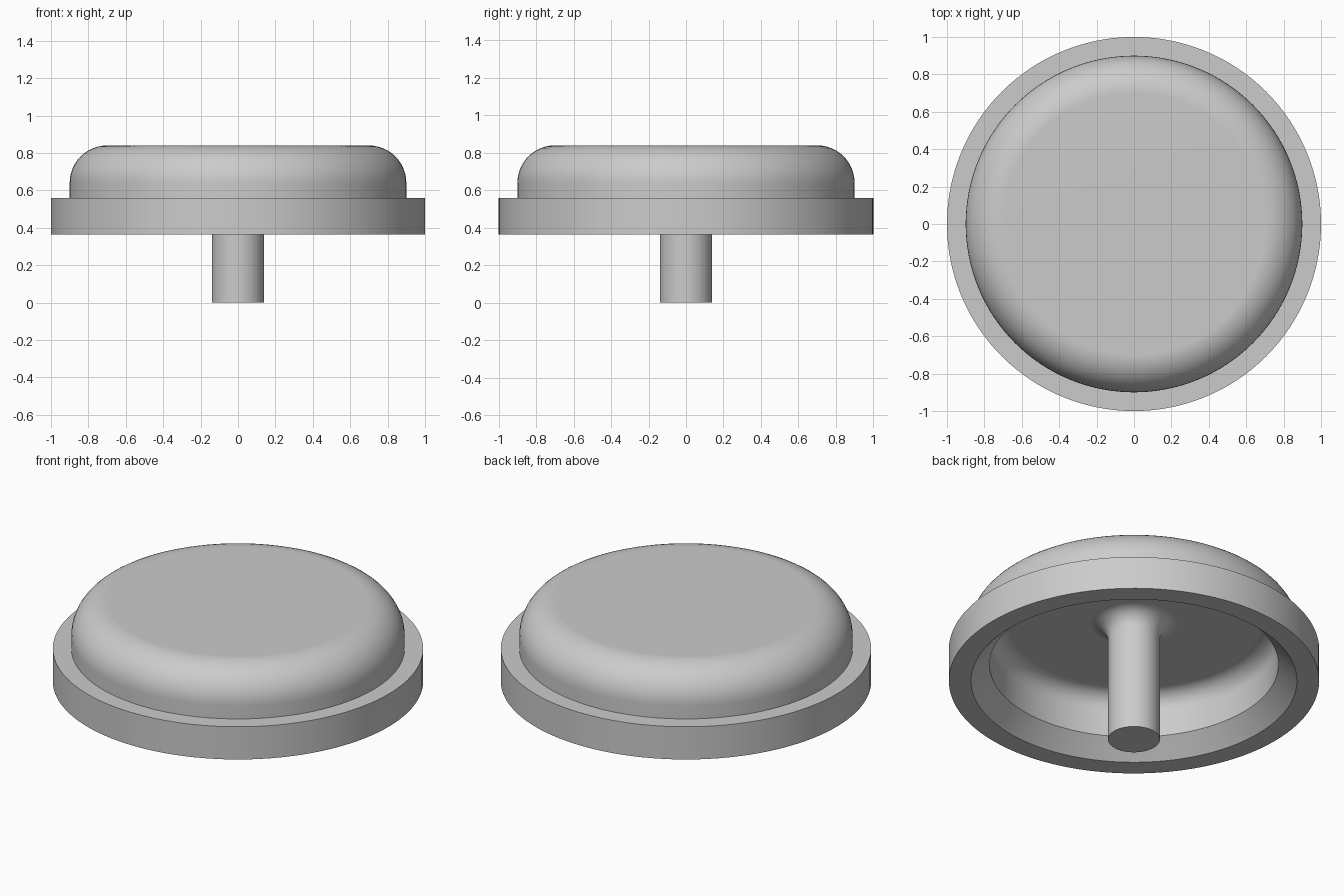
import bpy, bmesh, math

cube = bpy.data.objects.get("Cube")
if cube:
    bpy.data.objects.remove(cube, do_unlink=True)

SEGMENTS = 128

grey = bpy.data.materials.new("light_grey")
grey.use_nodes = True
colour = (0.6, 0.6, 0.6, 1)
grey.diffuse_color = colour
grey.node_tree.nodes["Principled BSDF"].inputs["Base Color"].default_value = colour


def arc(centre, radius, start, end, steps=12):
    """Points (r, z) along an arc, angles in degrees."""
    points = []
    for i in range(steps + 1):
        a = math.radians(start + (end - start) * i / steps)
        points.append((centre[0] + radius * math.cos(a),
                       centre[1] + radius * math.sin(a)))
    return points


def lathe(name, profile):
    """Revolve an (r, z) profile around the z axis."""
    bm = bmesh.new()
    verts = [bm.verts.new((r, 0, z)) for r, z in profile]
    edges = [bm.edges.new(pair) for pair in zip(verts, verts[1:])]
    bmesh.ops.spin(bm, geom=verts + edges, cent=(0, 0, 0), axis=(0, 0, 1),
                   angle=math.tau, steps=SEGMENTS, use_merge=True)
    bmesh.ops.remove_doubles(bm, verts=bm.verts, dist=1e-5)
    bmesh.ops.recalc_face_normals(bm, faces=bm.faces)
    mesh = bpy.data.meshes.new(name)
    bm.to_mesh(mesh)
    bm.free()
    mesh.materials.append(grey)
    obj = bpy.data.objects.new(name, mesh)
    bpy.context.collection.objects.link(obj)
    bpy.ops.object.select_all(action="DESELECT")
    obj.select_set(True)
    bpy.context.view_layer.objects.active = obj
    bpy.ops.object.shade_smooth_by_angle(angle=math.radians(30))
    # Keep the flat areas visually flat beside the fillets
    weighted = obj.modifiers.new("flat_areas", "WEIGHTED_NORMAL")
    weighted.keep_sharp = True
    return obj


# Rounded top, stepped rim, hollow underside and central stem in one section
outer_round = arc((0.70, 0.64), 0.20, 90, 0)
inner_round = arc((0.68, 0.62), 0.10, 0, 90)
stem_flare = arc((0.24, 0.62), 0.10, 90, 180)

profile = [(0, 0.84)] + outer_round
profile += [(0.90, 0.56), (1, 0.56), (1, 0.365)]      # step and rim
profile += [(0.88, 0.365), (0.78, 0.465)]             # bevelled opening
profile += inner_round + stem_flare                   # cavity and flare
profile += [(0.14, 0), (0, 0)]                        # stem

lathe("stemmed_cap", profile)
